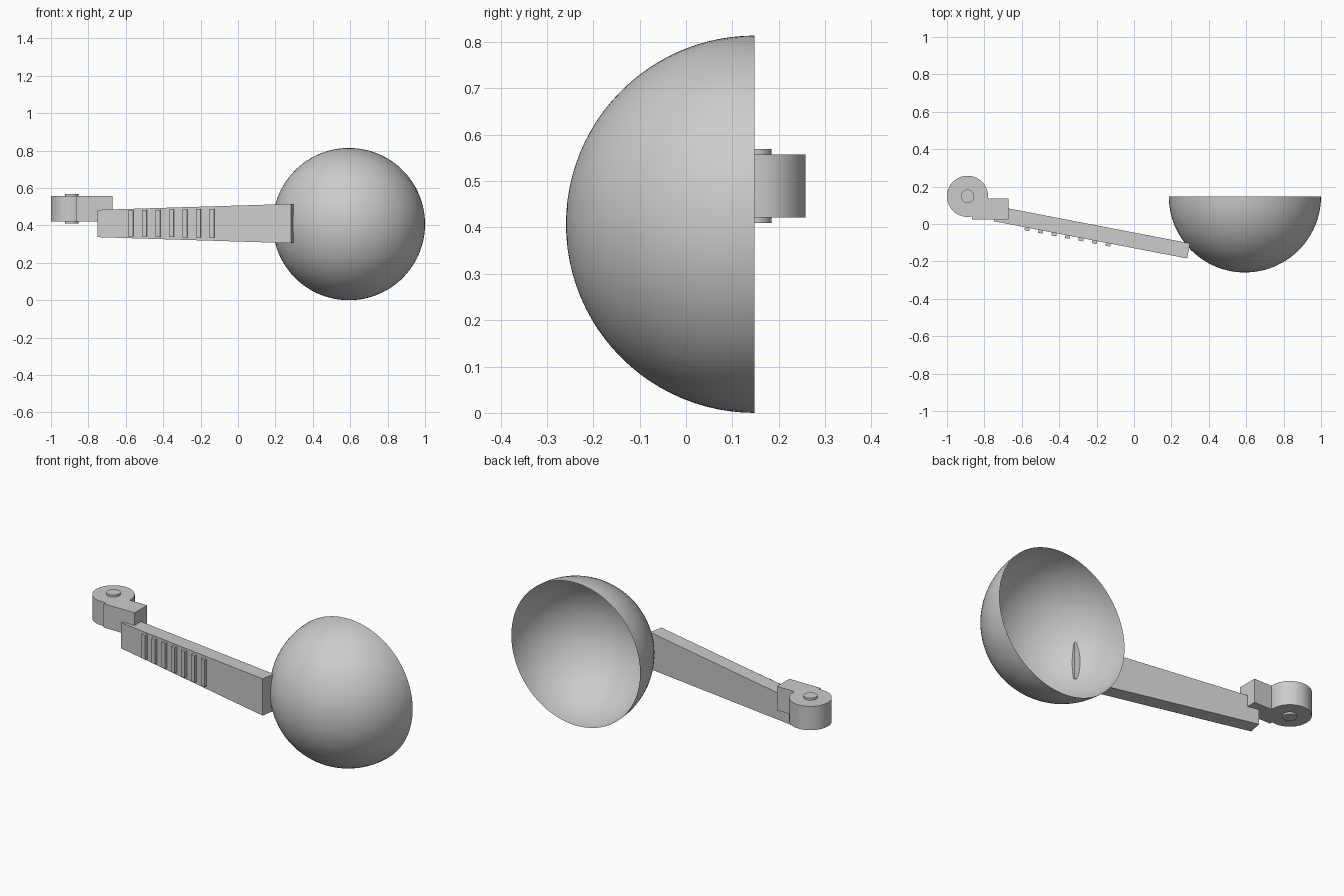
import bpy, bmesh, math
from mathutils import Matrix, Vector

cube = bpy.data.objects.get("Cube")
if cube:
    bpy.data.objects.remove(cube, do_unlink=True)

# Single plain grey for the whole model
grey = bpy.data.materials.new("plain_grey")
grey.use_nodes = True
grey.diffuse_color = (0.6, 0.6, 0.6, 1)
grey.node_tree.nodes["Principled BSDF"].inputs["Base Color"].default_value = (0.6, 0.6, 0.6, 1)


def finish(name, bm, smooth=False):
    bmesh.ops.recalc_face_normals(bm, faces=bm.faces)
    mesh = bpy.data.meshes.new(name)
    bm.to_mesh(mesh)
    bm.free()
    mesh.materials.append(grey)
    obj = bpy.data.objects.new(name, mesh)
    bpy.context.collection.objects.link(obj)
    if smooth:
        bpy.ops.object.select_all(action='DESELECT')
        obj.select_set(True)
        bpy.context.view_layer.objects.active = obj
        bpy.ops.object.shade_smooth_by_angle(angle=math.radians(35))
    return obj


def tapered_box(name, x0, x1, y0, y1, half0, half1, zc, matrix=Matrix()):
    """Box along x whose half height changes from half0 to half1."""
    bm = bmesh.new()
    bmesh.ops.create_cube(bm, size=2)
    for v in bm.verts:
        right = v.co.x > 0
        v.co = Vector((x1 if right else x0, y1 if v.co.y > 0 else y0,
                       zc + v.co.z * (half1 if right else half0)))
    bm.transform(matrix)
    return finish(name, bm)


def cylinder(name, x, y, z0, z1, radius):
    bm = bmesh.new()
    bmesh.ops.create_cone(bm, cap_ends=True, segments=64, radius1=radius,
                          radius2=radius, depth=z1 - z0,
                          matrix=Matrix.Translation((x, y, (z0 + z1) / 2)))
    return finish(name, bm, True)


# Open half-sphere bowl, rim facing the back
bm = bmesh.new()
bmesh.ops.create_uvsphere(bm, u_segments=96, v_segments=48, radius=0.407)
bmesh.ops.delete(bm, geom=[v for v in bm.verts if v.co.z < -0.001], context='VERTS')
bm.transform(Matrix.Translation((0.593, 0.148, 0.407)) @ Matrix.Rotation(math.pi / 2, 4, 'X'))
bowl = finish("bowl", bm, True)

# Hinge barrel, pin and mounting block
cylinder("hinge_barrel", -0.89, 0.148, 0.421, 0.557, 0.11)
cylinder("hinge_pin", -0.89, 0.148, 0.41, 0.569, 0.036)
tapered_box("hinge_block", -0.865, -0.67, 0.024, 0.137, 0.068, 0.068, 0.489)

# Slanted arm that widens towards the bowl
LENGTH = 1.053
slant = Matrix.Translation((-0.75, 0.015, 0)) @ Matrix.Rotation(math.radians(-10.9), 4, 'Z')
tapered_box("arm", 0, LENGTH, 0, 0.082, 0.073, 0.105, 0.41, slant)

# Grip ribs on the front of the arm
for i in range(7):
    start = 0.170 + i * 0.0735
    half = 0.069 + 0.0014 * i
    tapered_box(f"grip_rib_{i + 1}", start, start + 0.026, -0.016, 0.01,
                half, half, 0.411, slant)
